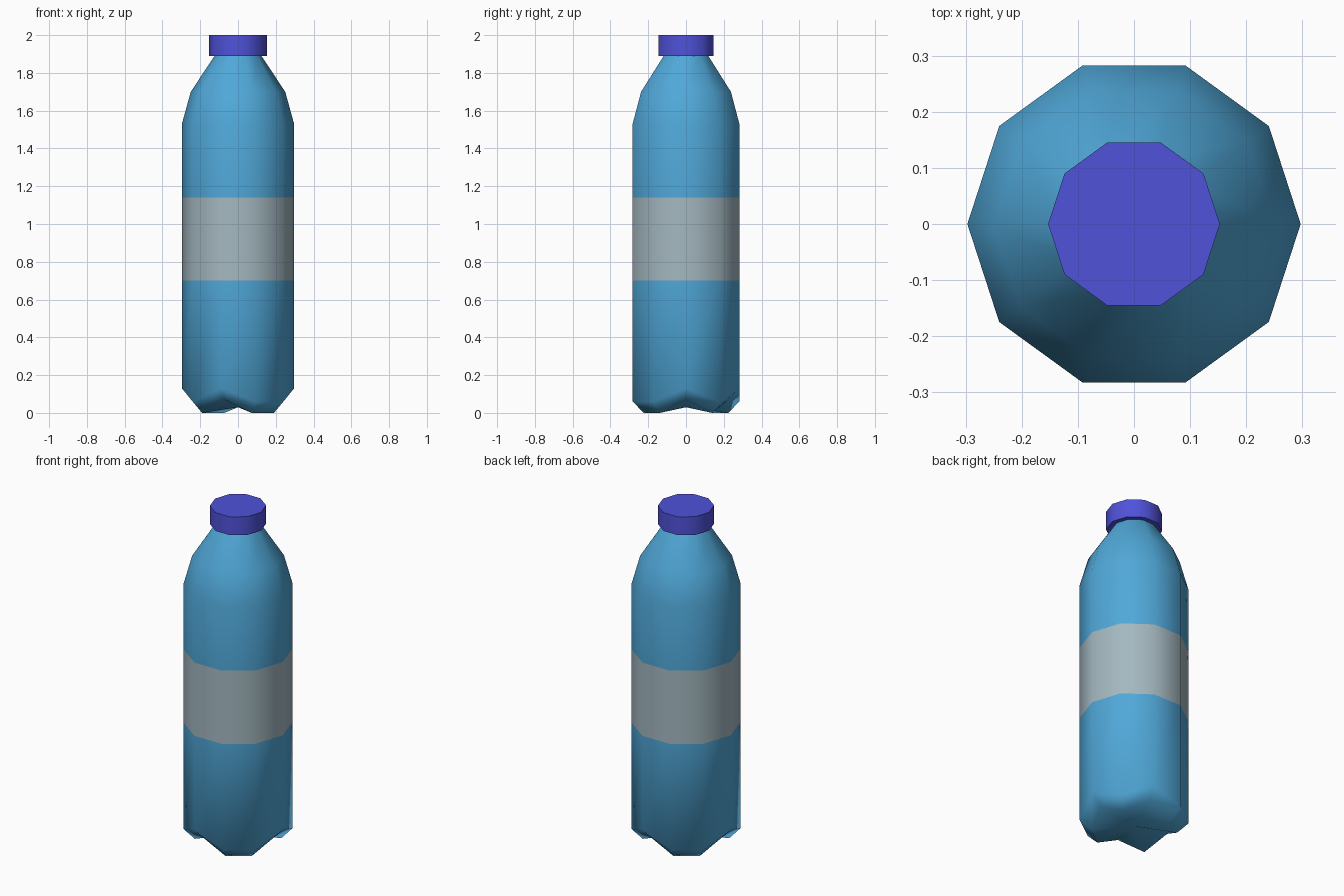
import bpy, bmesh, math

if "Cube" in bpy.data.objects:
    bpy.data.objects.remove(bpy.data.objects["Cube"])

SIDES = 10


def material(name, rgb):
    m = bpy.data.materials.new(name)
    m.diffuse_color = (*rgb, 1)
    m.use_nodes = True
    m.node_tree.nodes["Principled BSDF"].inputs["Base Color"].default_value = m.diffuse_color
    return m


blue = material("bottle blue", (0.08, 0.39, 0.69))
grey = material("label grey", (0.37, 0.48, 0.525))
violet = material("cap violet", (0.08, 0.085, 0.70))


def ring(bm, r, heights):
    out = []
    for i in range(SIDES):
        a = 2 * math.pi * i / SIDES
        out.append(bm.verts.new((r * math.cos(a), r * math.sin(a), heights[i])))
    return out


def bridge(bm, low, high):
    for i in range(SIDES):
        j = (i + 1) % SIDES
        bm.faces.new((low[i], low[j], high[j], high[i]))


def finish(bm, name, mats, angle):
    bmesh.ops.recalc_face_normals(bm, faces=bm.faces[:])
    me = bpy.data.meshes.new(name)
    bm.to_mesh(me)
    bm.free()
    ob = bpy.data.objects.new(name, me)
    bpy.context.collection.objects.link(ob)
    for m in mats:
        me.materials.append(m)
    bpy.ops.object.select_all(action='DESELECT')
    ob.select_set(True)
    bpy.context.view_layer.objects.active = ob
    bpy.ops.object.shade_smooth_by_angle(angle=math.radians(angle))


# Bottle body: notched base, straight wall split at the label, tapered shoulder
notches = {0, 2, 5, 7}
bm = bmesh.new()
foot = ring(bm, 0.235, [0.07 if i in notches else 0.0 for i in range(SIDES)])
rings = [foot, ring(bm, 0.297, [0.13 if i in notches else 0.06 for i in range(SIDES)])]
for r, z in [(0.297, 0.70), (0.297, 1.14), (0.297, 1.53),
             (0.25, 1.70), (0.124, 1.89)]:
    rings.append(ring(bm, r, [z] * SIDES))
for low, high in zip(rings, rings[1:]):
    bridge(bm, low, high)
centre = bm.verts.new((0, 0, 0.03))
for i in range(SIDES):
    bm.faces.new((centre, foot[(i + 1) % SIDES], foot[i]))
bm.faces.new(rings[-1])

# Label band chosen by height
for f in bm.faces:
    z = f.calc_center_median().z
    f.material_index = 1 if 0.71 < z < 1.13 else 0
finish(bm, "bottle_body", [blue, grey], 50)

# Screw cap
bm = bmesh.new()
inner = ring(bm, 0.124, [1.89] * SIDES)
low = ring(bm, 0.153, [1.89] * SIDES)
top = ring(bm, 0.153, [2.0] * SIDES)
bridge(bm, inner, low)
bridge(bm, low, top)
bm.faces.new(top)
finish(bm, "cap", [violet], 40)
